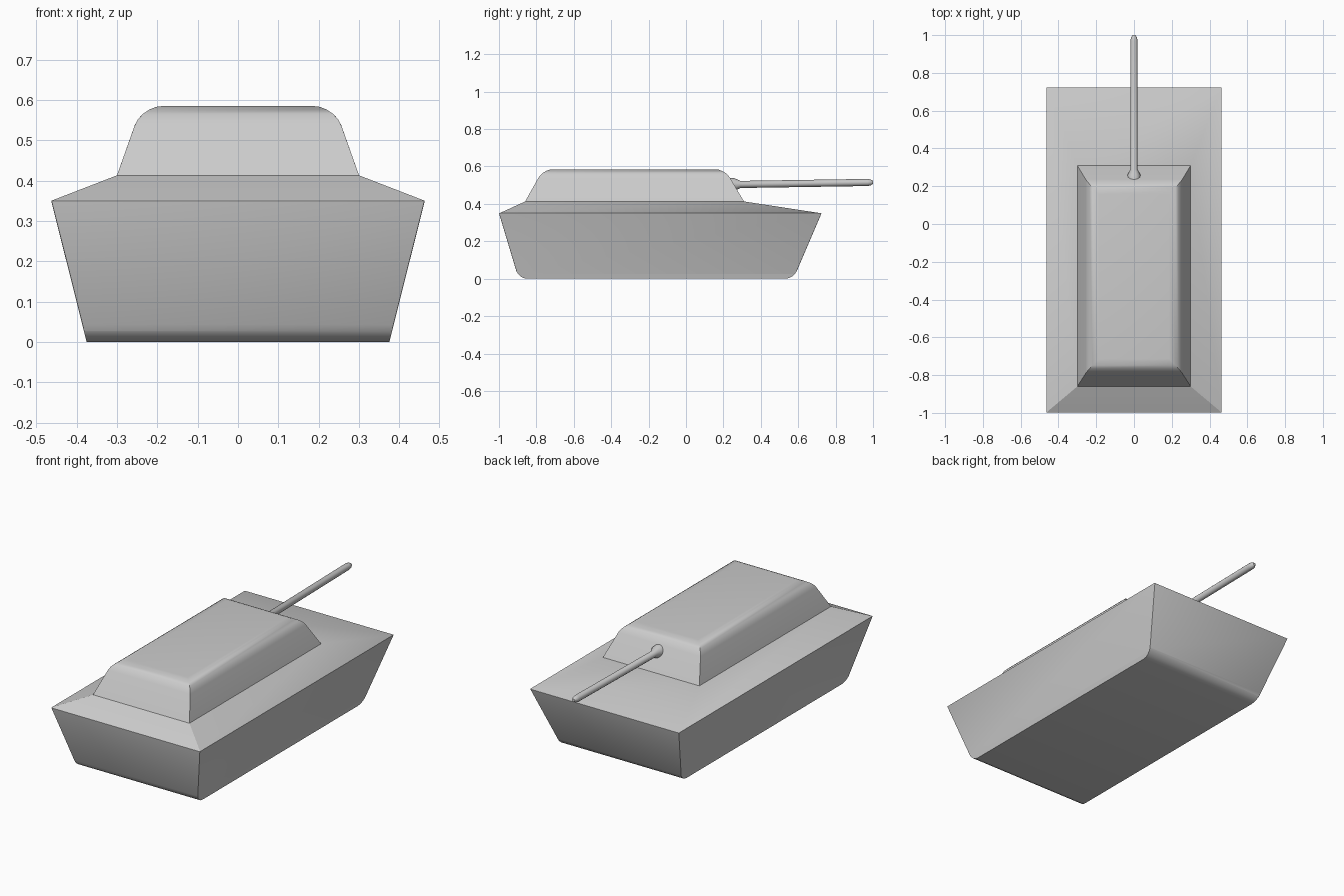
import bpy, bmesh, math
from mathutils import Vector

cube = bpy.data.objects.get("Cube")
if cube:
    bpy.data.objects.remove(cube, do_unlink=True)

paint = bpy.data.materials.new("light_grey")
paint.use_nodes = True
GREY = (0.6, 0.6, 0.6, 1)
paint.diffuse_color = GREY
paint.node_tree.nodes["Principled BSDF"].inputs["Base Color"].default_value = GREY


def finish(name, bm, angle):
    bmesh.ops.recalc_face_normals(bm, faces=bm.faces[:])
    mesh = bpy.data.meshes.new(name)
    bm.to_mesh(mesh)
    bm.free()
    mesh.materials.append(paint)
    ob = bpy.data.objects.new(name, mesh)
    bpy.context.collection.objects.link(ob)
    bpy.ops.object.select_all(action='DESELECT')
    ob.select_set(True)
    bpy.context.view_layer.objects.active = ob
    bpy.ops.object.shade_smooth_by_angle(angle=math.radians(angle))
    return ob


def bevel(bm, rule, offset, segments):
    edges = [e for e in bm.edges if rule(e.verts[0].co, e.verts[1].co)]
    bmesh.ops.bevel(bm, geom=edges, offset=offset, offset_type='OFFSET',
                    segments=segments, profile=0.5, affect='EDGES', clamp_overlap=True)


def loft(rings, cap=True):
    """Skin a list of closed rings of points."""
    bm = bmesh.new()
    loops = [[bm.verts.new(p) for p in ring] for ring in rings]
    for a, b in zip(loops, loops[1:]):
        for i in range(len(a)):
            j = (i + 1) % len(a)
            bm.faces.new((a[i], a[j], b[j], b[i]))
    bm.faces.new(loops[0][::-1])
    bm.faces.new(loops[-1])
    return bm


def rect(half_x, back, front, z):
    return [(-half_x, back, z), (half_x, back, z), (half_x, front, z), (-half_x, front, z)]


# Hull, deck and turret in one skin
BOTTOM, RIM, DECK, ROOF = 0.0, 0.35, 0.413, 0.585
bm = loft([rect(0.375, -0.895, 0.575, BOTTOM), rect(0.463, -1.0, 0.725, RIM),
           rect(0.30, -0.86, 0.31, DECK), rect(0.238, -0.765, 0.21, ROOF)])

# Rounded roof edges
bevel(bm, lambda a, b: min(a.z, b.z) > ROOF - 0.01, 0.052, 5)
# Rounded lower bow and stern edges
bevel(bm, lambda a, b: max(a.z, b.z) < 0.01 and abs(a.y - b.y) < 0.01, 0.045, 4)


# Chamfered hull corners and end rims
def corner_or_rim(a, b):
    lo, hi = sorted((a.z, b.z))
    end_rim = lo > RIM - 0.01 and hi < RIM + 0.01 and abs(a.y - b.y) < 0.01
    corner = lo < 0.1 and abs(hi - RIM) < 0.01
    return end_rim or corner


bevel(bm, corner_or_rim, 0.018, 2)
finish("hull_and_turret", bm, 30)

# Gun barrel: flared root, long tube and rounded muzzle
root, tip = Vector((0, 0.23, 0.503)), Vector((0, 1.0, 0.515))
axis = (tip - root).normalized()
up = Vector((1, 0, 0)).cross(axis)
sections = [(0, 0.036), (0.03, 0.034), (0.06, 0.019), (0.74, 0.019),
            (0.757, 0.016), (0.77, 0.008)]
SIDES = 12
rings = []
for along, radius in sections:
    turns = [2 * math.pi * i / SIDES for i in range(SIDES)]
    rings.append([root + axis * along + radius *
                  (Vector((1, 0, 0)) * math.cos(t) + up * math.sin(t)) for t in turns])
finish("gun_barrel", loft(rings), 45)
